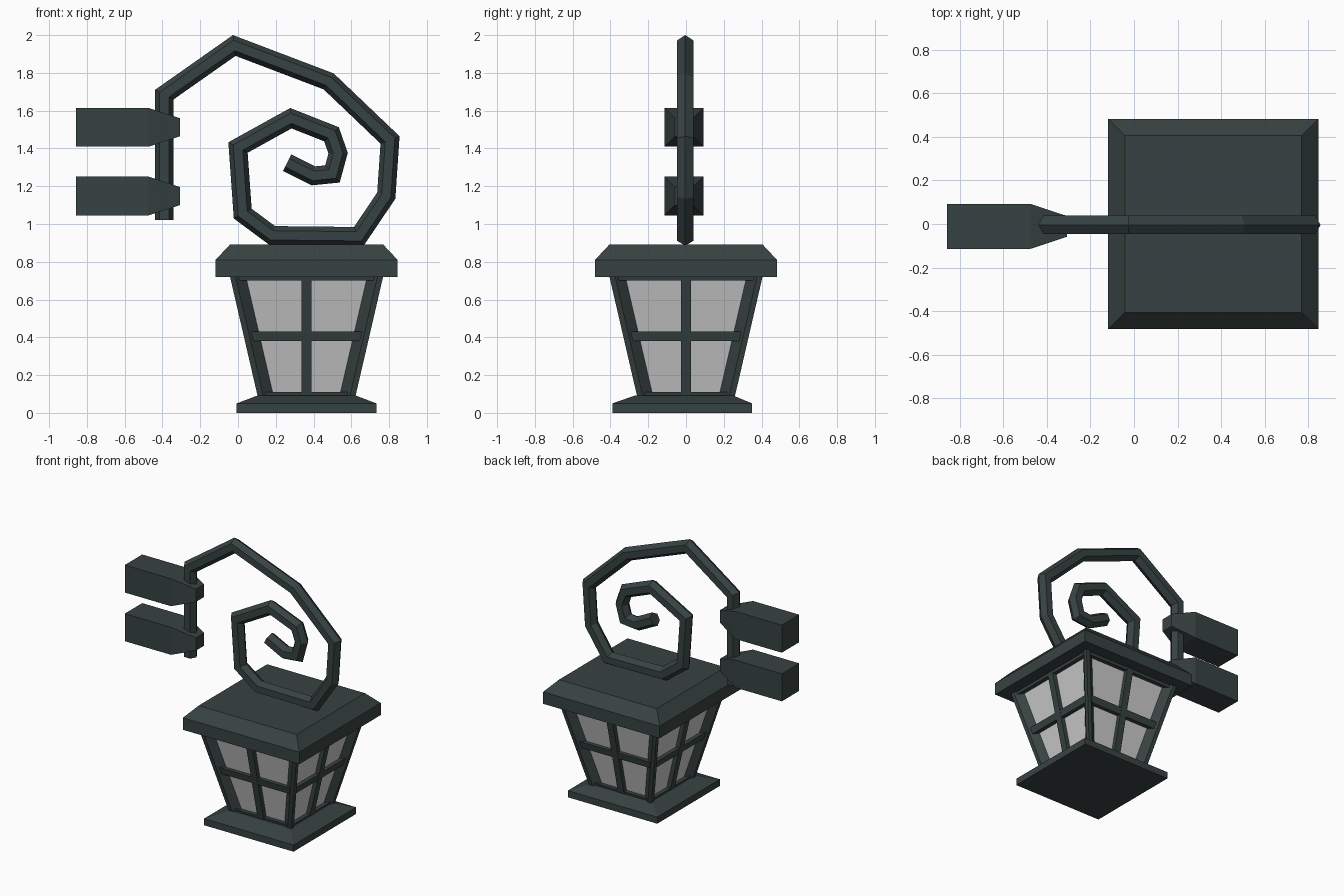
import bpy, bmesh, math
from mathutils import Vector

if "Cube" in bpy.data.objects:
    bpy.data.objects.remove(bpy.data.objects["Cube"])


def material(name, col):
    m = bpy.data.materials.new(name)
    m.diffuse_color = col
    m.use_nodes = True
    m.node_tree.nodes["Principled BSDF"].inputs["Base Color"].default_value = m.diffuse_color
    return m


IRON = material("dark_green_iron", (0.039, 0.055, 0.054, 1.0))
GLASS = material("frosted_glass", (0.60, 0.60, 0.60, 0.7))


def loft(name, loops, mat=IRON, caps=True):
    """Skin a list of equal-length point loops into one flat-shaded object."""
    bm = bmesh.new()
    rings = [[bm.verts.new(p) for p in loop] for loop in loops]
    n = len(rings[0])
    for a, b in zip(rings, rings[1:]):
        for i in range(n):
            j = (i + 1) % n
            bm.faces.new((a[i], a[j], b[j], b[i]))
    if caps:
        bm.faces.new(rings[0][::-1])
        bm.faces.new(rings[-1])
    bmesh.ops.recalc_face_normals(bm, faces=bm.faces)
    me = bpy.data.meshes.new(name)
    bm.to_mesh(me)
    bm.free()
    me.materials.append(mat)
    ob = bpy.data.objects.new(name, me)
    bpy.context.collection.objects.link(ob)
    return ob


CX = 0.363          # lantern centre in x
SIGNS = [(-1, -1), (1, -1), (1, 1), (-1, 1)]


def square(h, z, cy=0.0):
    return [(CX + sx * h, cy + sy * h, z) for sx, sy in SIGNS]


def half(z):
    """Half width of the tapered lantern body at height z."""
    return 0.257 + (z - 0.08) / 0.64 * (0.405 - 0.257)


# Base plinth and roof
loft("base", [square(0.37, 0, -0.02), square(0.37, 0.05, -0.02),
              square(0.26, 0.092, -0.01)])
loft("roof", [square(0.482, 0.72), square(0.482, 0.81), square(0.405, 0.892)])

# Corner posts with bevelled inner sides
POST = [(0, 0), (0.03, 0), (0.088, 0.045), (0.088, 0.088), (0.045, 0.088), (0, 0.03)]
for k, (sx, sy) in enumerate(SIGNS):
    loft(f"corner_post_{k}", [
        [(CX + sx * (half(z) - u), sy * (half(z) - v), z) for u, v in POST]
        for z in (0.08, 0.73)])

# Horizontal frame rings
for name, z0, z1 in (("lower_rail", 0.08, 0.11), ("middle_rail", 0.38, 0.43),
                     ("upper_rail", 0.70, 0.73)):
    o0, o1 = half(z0) - 0.012, half(z1) - 0.012
    loft(name, [square(o0, z0), square(o1, z1), square(o1 - 0.05, z1),
                square(o0 - 0.05, z0), square(o0, z0)], caps=False)

# Upright glazing bars, one per side
for k in range(4):
    c, s = round(math.cos(k * math.pi / 2)), round(math.sin(k * math.pi / 2))
    loops = []
    for z in (0.08, 0.73):
        loops.append([(CX + c * d - s * w, s * d + c * w, z)
                      for d, w in ((half(z) - 0.01, -0.026), (half(z) - 0.01, 0.026),
                                   (half(z) - 0.06, 0.026), (half(z) - 0.06, -0.026))])
    loft(f"glazing_bar_{k}", loops)

# Glass panes
loft("glass", [square(half(z) - 0.042, z) for z in (0.085, 0.725)], GLASS, caps=False)

# Scroll arm: hexagonal section swept along a path with mitred corners
PATH = [(-0.39, 1.02), (-0.39, 1.685), (-0.02, 1.945), (0.48, 1.755), (0.805, 1.445),
        (0.785, 1.15), (0.64, 0.935), (0.18, 0.94), (0.025, 1.055), (0.0, 1.405),
        (0.28, 1.56), (0.495, 1.475), (0.53, 1.375), (0.50, 1.265), (0.40, 1.255),
        (0.26, 1.325)]
pts = [Vector((x, -0.004, z)) for x, z in PATH]
dirs = [(b - a).normalized() for a, b in zip(pts, pts[1:])]
Y = Vector((0, 1, 0))
loops = []
for i, p in enumerate(pts):
    d0, d1 = dirs[max(i - 1, 0)], dirs[min(i, len(dirs) - 1)]
    t = (d0 + d1).normalized()
    side = Y.cross(t) / t.dot(d1)
    loops.append([p + 0.049 * (side * math.cos(a) + Y * math.sin(a))
                  for a in (k * math.pi / 3 for k in range(6))])
loft("scroll_arm", loops)

# Wall brackets: blocks tapering towards the arm
for name, zc in (("upper_bracket", 1.512), ("lower_bracket", 1.148)):
    loft(name, [[(x, -0.011 + sy * h, zc + sz * h) for sy, sz in SIGNS]
                for x, h in ((-0.858, 0.103), (-0.475, 0.103), (-0.308, 0.048))])
